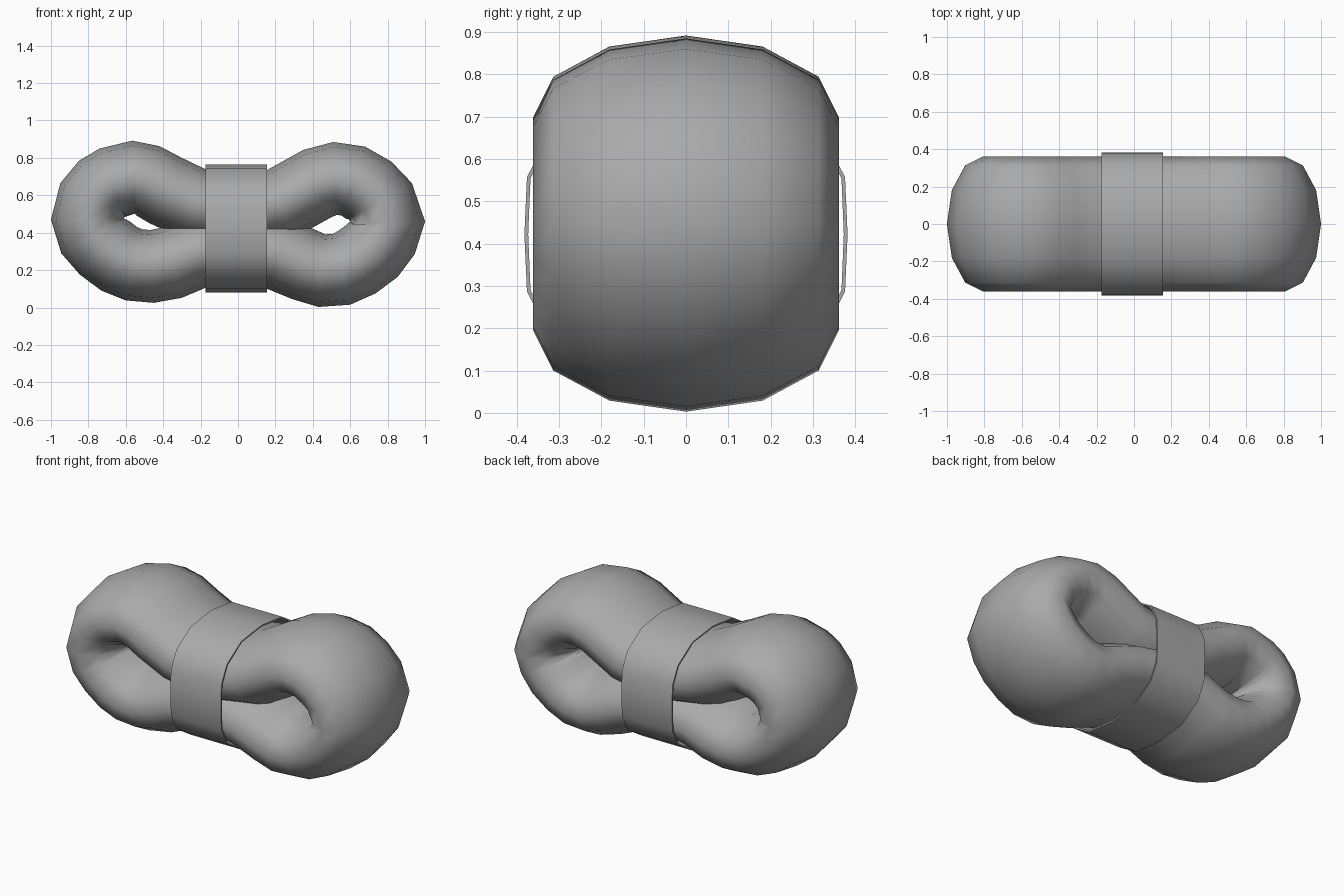
import bpy, bmesh, math
from mathutils import Vector

if "Cube" in bpy.data.objects:
    bpy.data.objects.remove(bpy.data.objects["Cube"])

grey = bpy.data.materials.new("mid grey")
grey.diffuse_color = (0.40, 0.40, 0.40, 1)
grey.use_nodes = True
grey.node_tree.nodes["Principled BSDF"].inputs["Base Color"].default_value = grey.diffuse_color


def skin(name, rings, flat=lambda i, j: False):
    """Closed ring-of-rings surface, smooth shaded except where flat(i, j)."""
    bm = bmesh.new()
    vs = [[bm.verts.new(p) for p in ring] for ring in rings]
    n, m = len(vs), len(vs[0])
    for i in range(n):
        for j in range(m):
            a, b = vs[i], vs[(i + 1) % n]
            k = (j + 1) % m
            f = bm.faces.new((a[j], b[j], b[k], a[k]))
            f.smooth = not flat(i, j)
    bmesh.ops.recalc_face_normals(bm, faces=bm.faces)
    me = bpy.data.meshes.new(name)
    bm.to_mesh(me)
    bm.free()
    me.materials.append(grey)
    ob = bpy.data.objects.new(name, me)
    bpy.context.collection.objects.link(ob)
    return ob


# Padded loop: oval section swept along the outer outline (x, z),
# going over the top to the left lobe and back underneath to the right
outline = [Vector(p) for p in [
    (0, .705), (-.175, .74), (-.30, .80), (-.42, .863), (-.565, .892),
    (-.74, .85), (-.85, .785), (-.95, .665), (-1, .47), (-.945, .29),
    (-.845, .175), (-.73, .09), (-.60, .038), (-.45, .025), (-.30, .052),
    (-.175, .105), (0, .135), (.155, .10), (.29, .045), (.43, .003),
    (.60, .015), (.735, .075), (.855, .165), (.945, .285), (1, .46),
    (.93, .665), (.82, .78), (.68, .86), (.51, .885), (.35, .843),
    (.155, .735)]]
SIDES, THICK, WIDE = 12, .195, .362
rings = []
for i, p in enumerate(outline):
    t = (outline[(i + 1) % len(outline)] - outline[i - 1]).normalized()
    nrm = Vector((t.y, -t.x))          # outward normal for this direction
    c = p - nrm * THICK
    ring = []
    for k in range(SIDES):
        a = 2 * math.pi * k / SIDES
        q = c + nrm * THICK * math.cos(a)
        ring.append((q.x, WIDE * math.sin(a), q.y))
    rings.append(ring)
skin("bow_loop", rings)

# Centre band: thin rounded sleeve around both strands
quarter = [(.382, 0), (.376, .135), (.325, .235), (.19, .32), (0, .343)]
half = quarter + [(-y, z) for y, z in quarter[-2::-1]]
section = half + [(y, -z) for y, z in half[-2:0:-1]]
X0, X1, ZC, WALL = -.175, .155, .422, .009
band = []
for y, z in section:
    s = 1 - WALL / math.hypot(y, z)
    band.append([(X0, y, ZC + z), (X1, y, ZC + z),
                 (X1, y * s, ZC + z * s), (X0, y * s, ZC + z * s)])
skin("centre_band", band, flat=lambda i, j: j in (1, 3))
